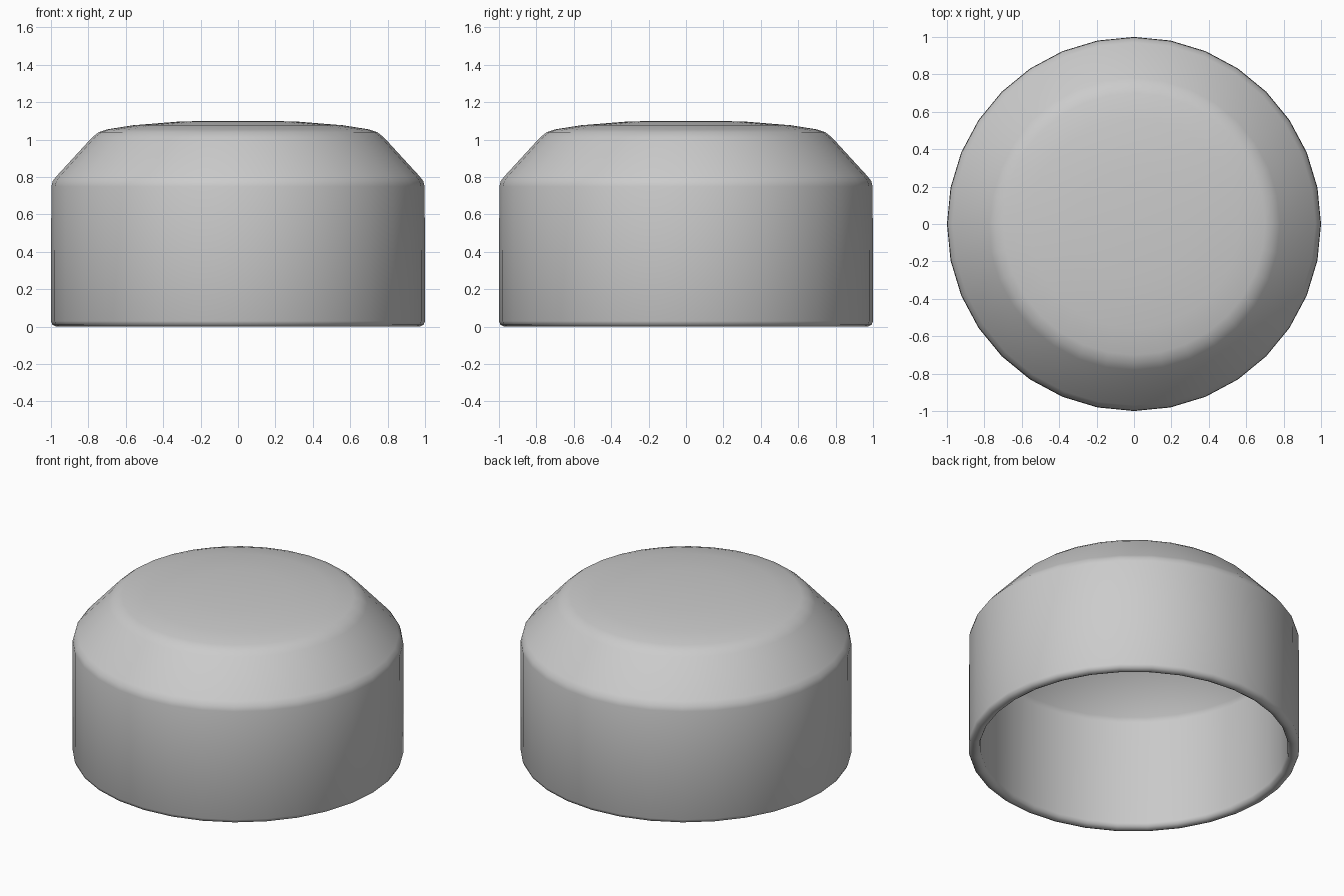
import bpy, bmesh, math

if "Cube" in bpy.data.objects:
    bpy.data.objects.remove(bpy.data.objects["Cube"])

SIDES = 32

# Cap profile (radius, height): from outer crown centre, down the wall, round the rim, up the inside
outer = [(0, 1.1), (0.3, 1.098), (0.56, 1.077), (0.7, 1.055), (0.745, 1.04), (0.78, 1.012),
         (0.97, 0.805), (0.99, 0.78), (0.998, 0.75), (1.0, 0.03)]
rim = [(0.992, 0.01), (0.97, 0.0), (0.955, 0.0), (0.936, 0.01)]
inner = [(0.928, 0.03), (0.928, 0.73), (0.915, 0.76), (0.735, 0.962), (0.7, 0.985),
         (0.54, 1.01), (0.3, 1.03), (0, 1.032)]


def lathe(name, profile):
    bm = bmesh.new()
    verts = [bm.verts.new((r, 0, z)) for r, z in profile]
    edges = [bm.edges.new(pair) for pair in zip(verts, verts[1:])]
    bmesh.ops.spin(bm, geom=verts + edges, cent=(0, 0, 0), axis=(0, 0, 1),
                   angle=math.tau, steps=SIDES, use_merge=False)
    bmesh.ops.remove_doubles(bm, verts=bm.verts, dist=0.0005)
    bmesh.ops.recalc_face_normals(bm, faces=bm.faces)
    mesh = bpy.data.meshes.new(name)
    bm.to_mesh(mesh)
    bm.free()
    obj = bpy.data.objects.new(name, mesh)
    bpy.context.collection.objects.link(obj)
    bpy.ops.object.select_all(action='DESELECT')
    obj.select_set(True)
    bpy.context.view_layer.objects.active = obj
    bpy.ops.object.shade_smooth_by_angle(angle=math.radians(50))
    return obj


# Hollow cap with chamfered shoulder and softly domed crown
lathe("hollow_cap", outer + rim + inner)
